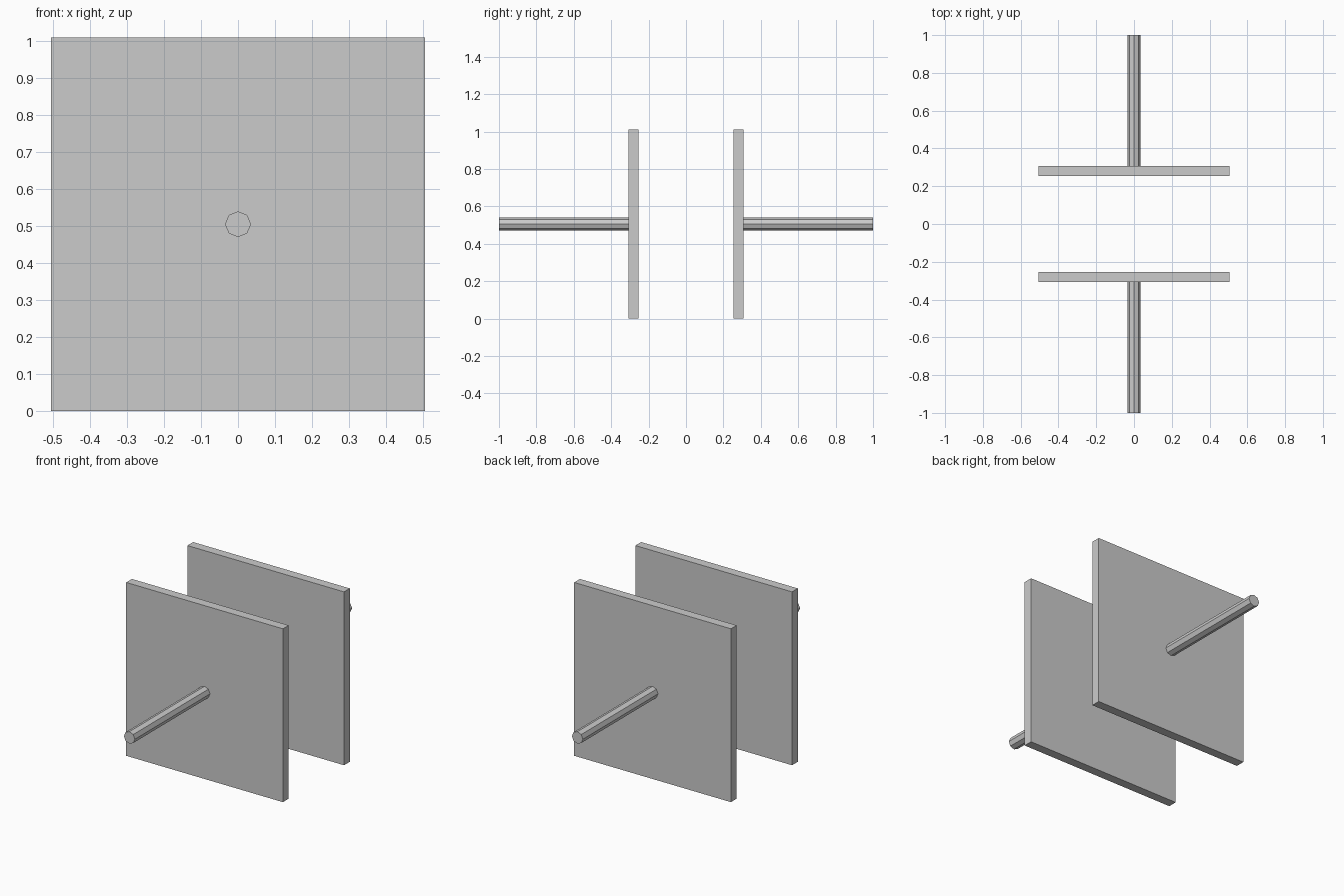
import bpy
from math import pi

if "Cube" in bpy.data.objects:
    bpy.data.objects.remove(bpy.data.objects["Cube"])

HALF_W, HEIGHT = 0.505, 1.01        # plate half width and height
INNER, OUTER = 0.255, 0.308         # plate faces along y
ROD_R, ROD_END = 0.035, 1.0         # rod radius and far tip


def plate(name, side):
    # thin square slab standing on the ground
    bpy.ops.mesh.primitive_cube_add(size=1, location=(0, side * (INNER + OUTER) / 2, HEIGHT / 2))
    ob = bpy.context.object
    ob.name = name
    ob.scale = (2 * HALF_W, OUTER - INNER, HEIGHT)
    bpy.ops.object.transform_apply(location=False, rotation=False, scale=True)


def rod(name, side):
    # eight-sided rod growing outward from the middle of the plate
    bpy.ops.mesh.primitive_cylinder_add(
        vertices=8, radius=ROD_R, depth=ROD_END - OUTER,
        location=(0, side * (OUTER + ROD_END) / 2, HEIGHT / 2),
        rotation=(pi / 2, 0, 0))
    bpy.context.object.name = name


for label, side in (("front", -1), ("back", 1)):
    plate(label + "_plate", side)
    rod(label + "_rod", side)
